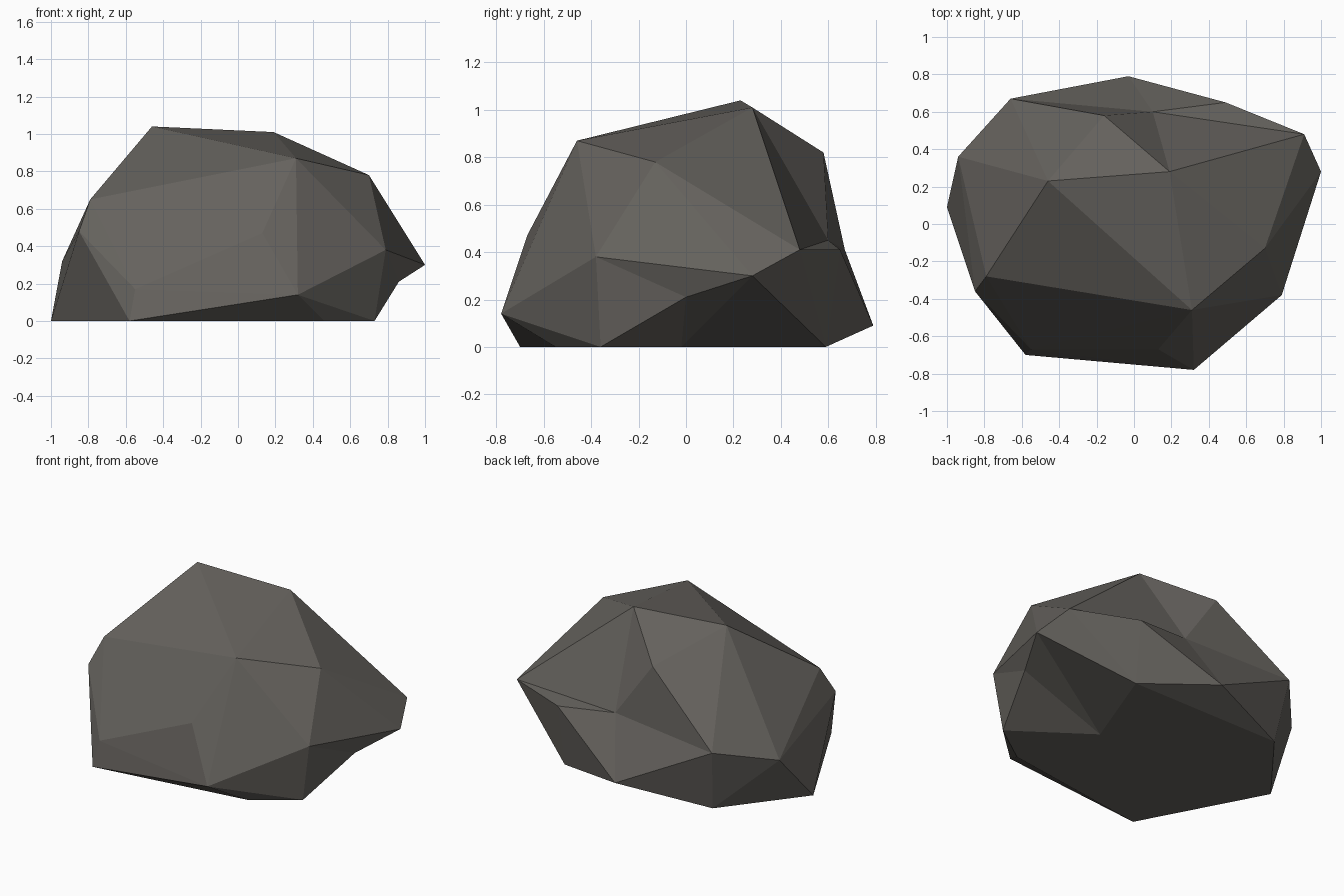
import bpy, bmesh

default_cube = bpy.data.objects.get("Cube")
if default_cube:
    bpy.data.objects.remove(default_cube, do_unlink=True)

# Corners of the boulder
corners = dict(
    peak=(-.46, .23, 1.04), crest=(.19, .28, 1.01), brow=(.31, -.46, .87),
    shoulder=(.7, -.13, .78), chest=(.13, -.67, .47), cheek=(.79, -.38, .38),
    chin=(.32, -.78, .14), nose=(1, .28, .3), ridge=(.91, .48, .41),
    right_foot=(.73, -.36, 0), front_foot=(.46, -.55, 0), left_foot=(-.58, -.7, 0),
    left_ankle=(-.55, -.67, .17), left_low=(-.85, -.36, .48), left_high=(-.79, -.28, .65),
    side_foot=(-1, .09, 0), side_mid=(-.94, .36, .32), back_left=(-.66, .67, .41),
    back_low=(-.03, .79, .09), back_right=(.49, .65, .41), back_top=(-.16, .58, .82),
    back_foot=(-.61, .59, 0), rear_foot=(.48, .59, 0),
)

bm = bmesh.new()
verts = {name: bm.verts.new(co) for name, co in corners.items()}

# Solid convex body
bmesh.ops.convex_hull(bm, input=list(bm.verts))


def dent(name, point, rim):
    """Replace the faces spanned by the rim corners with a fan around a point."""
    rim = {verts[n] for n in rim.split() if verts[n].is_valid}
    patch = [f for f in bm.faces if set(f.verts) <= rim]
    border = [e for e in {e for f in patch for e in f.edges}
              if sum(f in patch for f in e.link_faces) == 1]
    bmesh.ops.delete(bm, geom=patch, context="FACES_ONLY")
    verts[name] = bm.verts.new(point)
    for edge in border:
        bm.faces.new((*edge.verts, verts[name]))


# Hollow under the nose, undercut base and sunken back
dent("throat", (.86, 0, .21), "cheek nose right_foot")
dent("undercut", (.25, -.02, 0),
     "nose throat right_foot front_foot left_foot side_foot back_foot rear_foot")
dent("back_hollow", (.1, .6, .45),
     "back_top crest ridge back_right back_low back_left")

# Tidy up leftovers and face directions
bmesh.ops.delete(bm, geom=[e for e in bm.edges if not e.link_faces], context="EDGES")
bmesh.ops.delete(bm, geom=[v for v in bm.verts if not v.link_faces], context="VERTS")
bmesh.ops.recalc_face_normals(bm, faces=list(bm.faces))

mesh = bpy.data.meshes.new("boulder")
bm.to_mesh(mesh)
bm.free()
boulder = bpy.data.objects.new("boulder", mesh)
bpy.context.collection.objects.link(boulder)

# Warm grey stone
stone = bpy.data.materials.new("warm_grey_stone")
stone.use_nodes = True
colour = (.13, .122, .11, 1)
stone.diffuse_color = colour
stone.node_tree.nodes["Principled BSDF"].inputs["Base Color"].default_value = colour
mesh.materials.append(stone)
